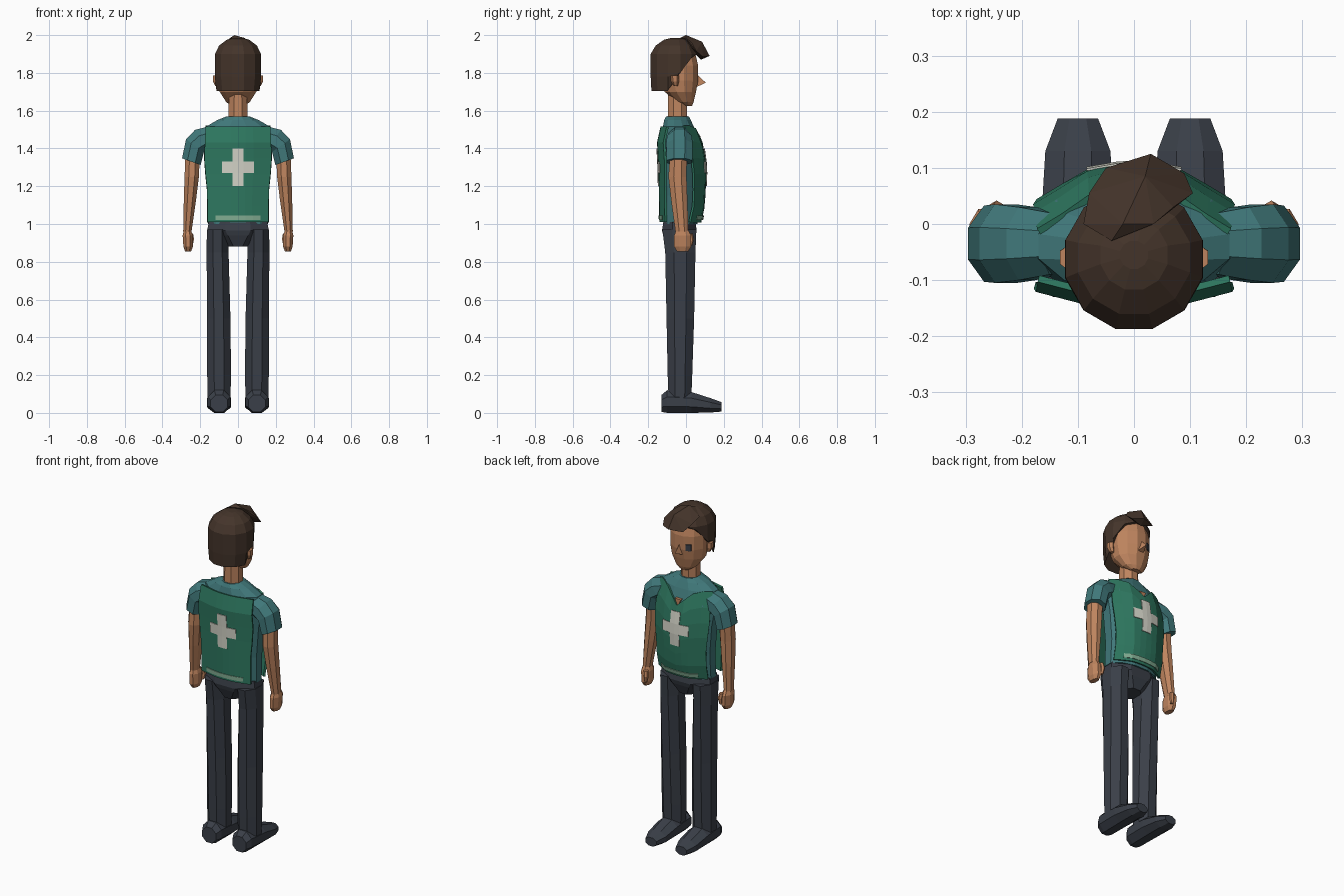
import bpy, bmesh, math
from mathutils import Vector, Matrix

if "Cube" in bpy.data.objects:
    bpy.data.objects.remove(bpy.data.objects["Cube"])


def material(name, *srgb):
    col = [((c / 255 + 0.055) / 1.055) ** 2.4 for c in srgb] + [1]
    m = bpy.data.materials.new(name)
    m.use_nodes = True
    m.diffuse_color = col
    m.node_tree.nodes["Principled BSDF"].inputs["Base Color"].default_value = col
    return m


SKIN = material("skin", 190, 132, 94)
HAIR = material("dark_brown", 68, 52, 42)
TEAL = material("teal_cloth", 64, 120, 122)
GREEN = material("green_vest", 46, 120, 96)
DARK = material("charcoal", 58, 63, 72)
WHITE = material("off_white", 212, 212, 200)
PALE = material("pale_green", 130, 172, 146)


def finish(name, bm, mat, mirror=False):
    bmesh.ops.remove_doubles(bm, verts=bm.verts, dist=0.0005)
    bmesh.ops.recalc_face_normals(bm, faces=bm.faces)
    me = bpy.data.meshes.new(name)
    bm.to_mesh(me)
    bm.free()
    me.materials.append(mat)
    ob = bpy.data.objects.new(name, me)
    bpy.context.collection.objects.link(ob)
    if mirror:
        ob.modifiers.new("Mirror", 'MIRROR').use_mirror_merge = False
    return ob


def loft(name, mat, rings, sides=8, along_y=False, mirror=False, rule=None):
    """Rings are x, y, z, radius_x, radius_other, optional tilt in degrees."""
    bm = bmesh.new()
    grow = 1 / math.cos(math.pi / sides)
    loops = []
    for x, y, z, ra, rb, *tilt in rings:
        t = math.radians(tilt[0]) if tilt else 0
        u = Vector((math.cos(t), 0, math.sin(t)))
        w = Vector((0, 0, 1)) if along_y else Vector((0, 1, 0))
        loop = []
        for i in range(sides):
            a = (i + 0.5) * math.tau / sides
            p = Vector((x, y, z)) + grow * (u * ra * math.cos(a) + w * rb * math.sin(a))
            loop.append(bm.verts.new(rule(p) if rule else p))
        loops.append(loop)
    for lo, hi in zip(loops, loops[1:]):
        for i in range(sides):
            j = (i + 1) % sides
            bm.faces.new((lo[i], lo[j], hi[j], hi[i]))
    bm.faces.new(loops[0])
    bm.faces.new(loops[-1])
    return finish(name, bm, mat, mirror)


def hull(name, mat, points, mirror=False):
    bm = bmesh.new()
    bmesh.ops.convex_hull(bm, input=[bm.verts.new(p) for p in points])
    return finish(name, bm, mat, mirror)


def lerp_table(table, v):
    for (a, fa), (b, fb) in zip(table, table[1:]):
        if v <= b:
            return fa + (fb - fa) * max(0, (v - a) / (b - a))
    return table[-1][1]


# Legs, shoes and hips
loft("leg", DARK, [(.1, -.032, .07, .06, .06), (.1, -.032, .2, .063, .065),
                   (.102, -.03, .5, .062, .073), (.108, -.03, .85, .058, .08),
                   (.108, -.035, .97, .057, .09)], mirror=True)
loft("shoe", DARK, [(.1, -.13, .05, .045, .045), (.1, -.1, .06, .06, .06),
                    (.1, .03, .055, .064, .055), (.1, .13, .04, .058, .038),
                    (.1, .188, .032, .036, .025)], along_y=True, mirror=True)
loft("hips", DARK, [(0, -.035, .88, .055, .06), (0, -.035, .94, .13, .085),
                    (0, -.035, .965, .163, .092), (0, -.035, 1.01, .155, .085)])

# Shirt body and sleeves
loft("shirt", TEAL, [(0, -.03, 1.0, .16, .09), (0, -.025, 1.15, .158, .1),
                     (0, -.025, 1.32, .172, .105), (0, -.03, 1.44, .19, .1),
                     (0, -.04, 1.515, .17, .082), (0, -.045, 1.55, .11, .07),
                     (0, -.045, 1.57, .06, .06)], sides=12)
loft("sleeve", TEAL, [(.14, -.035, 1.46, .06, .055, 65), (.19, -.035, 1.445, .065, .065, 55),
                      (.228, -.035, 1.415, .058, .07, 35), (.247, -.035, 1.33, .052, .068, 20)],
     mirror=True)

# Arms, hands and thumbs
loft("arm", SKIN, [(.24, -.04, 1.37, .038, .045), (.245, -.045, 1.25, .038, .048),
                   (.255, -.035, 1.12, .032, .043), (.268, -.022, .96, .022, .034)], mirror=True)
loft("hand", SKIN, [(.268, -.02, .97, .018, .03), (.266, -.018, .94, .027, .045),
                    (.264, -.018, .88, .025, .045), (.264, -.018, .855, .016, .03)], mirror=True)
loft("thumb", SKIN, [(.25, .02, .95, .012, .014), (.245, .028, .92, .012, .012),
                     (.248, .022, .885, .008, .01)], sides=6, mirror=True)

# Vest surface: depth by height, falling away towards the sides
DEPTH = {1: [(1.01, .075), (1.1, .095), (1.3, .103), (1.42, .086), (1.53, .045)],
         -1: [(1.01, .135), (1.3, .14), (1.44, .148), (1.53, .125)]}
WIDTH = [(1.01, .16), (1.2, .162), (1.32, .178), (1.52, .17)]


def on_vest(x, z, side, lift=0):
    drop = lerp_table([(0, 0), (.04, .002), (.08, .008), (.18, .068 if side > 0 else .034)], abs(x))
    return Vector((x, side * (lerp_table(DEPTH[side], z) - drop + lift), z))


def patch(name, mat, xs, zs, side, lift, keep=lambda i, j: True):
    bm = bmesh.new()
    for i in range(len(xs) - 1):
        for j in range(len(zs) - 1):
            if keep(i, j):
                corners = ((i, j), (i + 1, j), (i + 1, j + 1), (i, j + 1))
                bm.faces.new([bm.verts.new(on_vest(xs[a], zs[b], side, lift)) for a, b in corners])
    ob = finish(name, bm, mat)
    ob.modifiers.new("Thickness", 'SOLIDIFY').thickness = 0.004
    return ob


def vest_panel(name, side):
    bm = bmesh.new()
    grid = []
    for f in (-1, -.75, -.46, -.23, 0, .23, .46, .75, 1):
        top = 1.515 if side < 0 else lerp_table([(0, 1.43), (.55, 1.52)], abs(f))
        col = []
        for k in range(7):
            z = 1.01 + (top - 1.01) * k / 6
            col.append(bm.verts.new(on_vest(f * lerp_table(WIDTH, z), z, side)))
        grid.append(col)
    for a, b in zip(grid, grid[1:]):
        for k in range(6):
            bm.faces.new((a[k], b[k], b[k + 1], a[k + 1]))
    ob = finish(name, bm, GREEN)
    mod = ob.modifiers.new("Thickness", 'SOLIDIFY')
    mod.thickness = 0.012
    mod.offset = 0


for side, label in ((1, "chest"), (-1, "back")):
    vest_panel(label + "_vest", side)
    patch(label + "_cross", WHITE, [-.085, -.03, 0, .03, .085], [1.2, 1.27, 1.33, 1.4],
          side, .011, lambda i, j: i in (1, 2) or j == 1)
    patch(label + "_hem_stripe", PALE, [-.12, -.08, -.04, 0, .04, .08, .12], [1.022, 1.045],
          side, .009)

# Skin showing at the neckline
hull("neckline", SKIN, [(x, y, z) for x, z in ((-.02, 1.465), (.02, 1.465), (0, 1.425))
                        for y in (.06, .078)])

# Neck, head, ears and nose
loft("neck", SKIN, [(0, -.045, 1.54, .052, .052), (0, -.045, 1.7, .047, .05)])
loft("head", SKIN, [(0, .012, 1.625, .03, .02), (0, -.005, 1.645, .062, .045),
                    (0, -.03, 1.7, .097, .083), (0, -.038, 1.76, .106, .102),
                    (0, -.038, 1.84, .106, .102), (0, -.045, 1.92, .09, .09)], sides=12)
loft("ear", SKIN, [(.108, -.055, 1.73, .012, .01), (.116, -.058, 1.755, .016, .018),
                   (.116, -.06, 1.785, .016, .02)], sides=6, mirror=True)
hull("nose", SKIN, [(-.02, .055, 1.725), (.02, .055, 1.725), (0, .06, 1.79), (0, .105, 1.748)])

# Eye plate
bm = bmesh.new()
bmesh.ops.create_cube(bm, size=1, matrix=Matrix.Translation((-.053, .052, 1.775))
                      @ Matrix.Rotation(math.radians(30), 4, 'Z')
                      @ Matrix.Diagonal((.03, .008, .038, 1)))
finish("eye", bm, DARK)


# Hair cap with a hairline that rises towards the face
def hairline(p):
    low = lerp_table([(-.08, 1.705), (-.065, 1.785), (-.03, 1.8), (.0, 1.86), (.06, 1.9)], p.y)
    p.z = max(p.z, low)
    return p


loft("hair", HAIR, [(0, -.065, 1.705, .114, .118), (0, -.063, 1.78, .123, .124),
                    (0, -.062, 1.9, .122, .125), (0, -.06, 1.945, .1, .1),
                    (0, -.055, 1.975, .06, .062), (0, -.055, 1.985, .025, .025)],
     sides=12, rule=hairline)

# Swept fringe
hull("fringe", HAIR, [(-.09, 0, 1.95), (-.04, -.03, 1.985), (-.02, 0, 2.0), (-.08, .055, 1.925),
                      (-.05, .1, 1.885), (.03, .125, 1.89), (.02, .085, 1.965), (.09, .09, 1.885),
                      (.105, .055, 1.915), (.035, 0, 1.985), (.02, .08, 1.87), (.07, .03, 1.96)])
